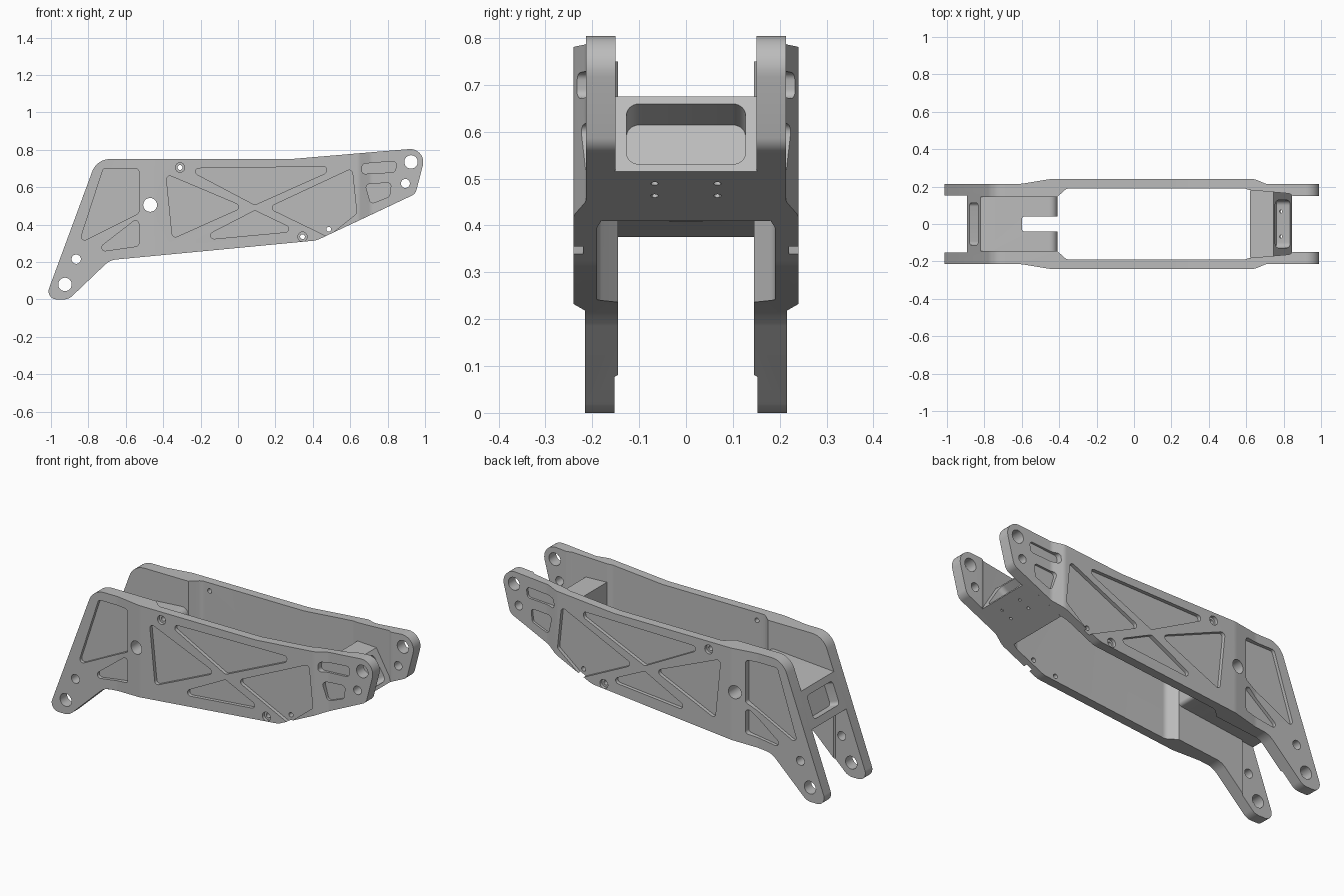
import bpy, bmesh, math
from mathutils import Vector

if "Cube" in bpy.data.objects:
    bpy.data.objects.remove(bpy.data.objects["Cube"])

X, Y, Z = Vector((1, 0, 0)), Vector((0, 1, 0)), Vector((0, 0, 1))
O = Vector((0, 0, 0))

metal = bpy.data.materials.new("grey metal")
metal.use_nodes = True
GREY = (0.5, 0.5, 0.5, 1)
metal.diffuse_color = GREY
metal.node_tree.nodes["Principled BSDF"].inputs["Base Color"].default_value = GREY


def rounded(points, radius=0.0, steps=6):
    """Round polygon corners; a point may carry its own radius as third value."""
    out, n = [], len(points)
    for i, p in enumerate(points):
        r = p[2] if len(p) > 2 else radius
        c = Vector(p[:2])
        a, b = Vector(points[i - 1][:2]) - c, Vector(points[(i + 1) % n][:2]) - c
        half = a.angle(b) / 2
        if r <= 0 or half > 1.56:
            out.append(c)
            continue
        t = min(r / math.tan(half), 0.49 * a.length, 0.49 * b.length)
        r = t * math.tan(half)
        a.normalize()
        b.normalize()
        mid = c + (a + b).normalized() * (r / math.sin(half))
        va, vb = c + a * t - mid, c + b * t - mid
        sweep = va.angle(vb)
        for k in range(steps + 1):
            f = k / steps
            out.append(mid + (va * math.sin((1 - f) * sweep) + vb * math.sin(f * sweep)) / math.sin(sweep))
    return out


def circle(x, y, r, n=24):
    return [(x + r * math.cos(2 * math.pi * k / n), y + r * math.sin(2 * math.pi * k / n)) for k in range(n)]


def rect(w, h, r):
    return rounded([(-w, -h), (w, -h), (w, h), (-w, h)], r)


def prism(name, pts, lo, hi, u=X, v=Z, origin=O):
    """Extrude a 2D shape lying in the u, v plane along u x v."""
    n = u.cross(v)
    bm = bmesh.new()
    ends = [[bm.verts.new(origin + u * p[0] + v * p[1] + n * d) for p in pts] for d in (lo, hi)]
    bm.faces.new(ends[0])
    bm.faces.new(ends[1])
    for i in range(len(pts)):
        bm.faces.new((ends[0][i - 1], ends[0][i], ends[1][i], ends[1][i - 1]))
    bmesh.ops.recalc_face_normals(bm, faces=bm.faces)
    mesh = bpy.data.meshes.new(name)
    bm.to_mesh(mesh)
    bm.free()
    mesh.materials.append(metal)
    obj = bpy.data.objects.new(name, mesh)
    bpy.context.collection.objects.link(obj)
    return obj


def combine(obj, cutter, operation="DIFFERENCE"):
    mod = obj.modifiers.new("cut", "BOOLEAN")
    mod.operation, mod.solver, mod.object = operation, "EXACT", cutter
    bpy.context.view_layer.update()
    mesh = bpy.data.meshes.new_from_object(obj.evaluated_get(bpy.context.evaluated_depsgraph_get()))
    obj.modifiers.clear()
    obj.data = mesh
    bpy.data.objects.remove(cutter)


def finish(obj):
    bpy.ops.object.select_all(action="DESELECT")
    obj.select_set(True)
    bpy.context.view_layer.objects.active = obj
    bpy.ops.object.shade_smooth_by_angle(angle=math.radians(30))


# Side plate silhouette
outline = rounded([(-1.032, 0, .068), (-.755, .75, .1), (.28, .75, .4), (1.013, .812, .07),
                   (.949, .564, .05), (.42, .315, .12), (-.685, .21, .1), (-.905, 0, .068)], steps=10)

# Plate thickness seen from above: outer edge, then inner edge
outer = [(-1.1, .215), (-.6, .215, .15), (-.45, .24, .15), (.645, .24, .06), (.71, .213, .06), (1.1, .213)]
inner = [(1.1, .15), (.85, .15, .01), (.83, .163, .01), (.62, .181, .03), (.59, .19, .03),
         (-.36, .19, .04), (-.41, .145), (-.82, .145), (-.825, .153), (-1.1, .153)]

# Recessed pockets: floor distance, then corners
pockets = [
    (.197, [(-.85, .30), (-.72, .70), (-.53, .70), (-.53, .46)]),
    (.197, [(-.775, .25), (-.53, .44), (-.53, .285)]),
    (.22, [(-.28, .70), (.475, .71), (.47, .675), (.09, .505)]),
    (.22, [(-.385, .67), (.03, .495), (-.35, .325)]),
    (.22, [(.61, .70), (.16, .49), (.48, .335), (.635, .46)]),
    (.22, [(-.22, .315), (.09, .475), (.32, .365)]),
    (.2, [(.665, .725), (.85, .74), (.84, .68), (.66, .67)]),
    (.2, [(.68, .615), (.82, .625), (.81, .55), (.71, .51)]),
]
pivot_holes = [(-.925, .08, .036), (-.865, .215, .025), (-.47, .505, .037), (.925, .735, .036), (.895, .62, .024)]
bolt_holes = [(-.31, .705), (.345, .335), (.485, .375)]


def side_plate(name, side):
    def slab(pts, a, b):
        lo, hi = sorted((-side * a, -side * b))
        return prism("cutter", pts, lo, hi)

    plate = slab(outline, .1, .3)
    plate.name = name
    plan = [(p.x, p.y * side) for p in rounded(outer + inner)]
    combine(plate, prism("plan", plan, -.1, 1, X, Y), "INTERSECT")
    for floor, corners in pockets:
        combine(plate, slab(rounded(corners, .018), floor, .35))
    for x, z, r in pivot_holes:
        combine(plate, slab(circle(x, z, r), .05, .4))
    # Counterbored bolt holes
    for x, z in bolt_holes:
        combine(plate, slab(circle(x, z, .025), .222, .4))
        combine(plate, slab(circle(x, z, .013, 16), .05, .4))
    finish(plate)


side_plate("left_side_plate", 1)
side_plate("right_side_plate", -1)

# Lower cross block with clevis slot, pivot bore and end pocket
lower = prism("lower_cross_block", rounded([(-.8935, .375), (-.8215, .57), (-.41, .60, .04), (-.41, .43, .02)]),
              -.16, .16)
combine(lower, prism("slot", rounded([(-.6, -.04, .015), (-.3, -.04), (-.3, .04), (-.6, .04, .015)]), 0, 1, X, Y))
combine(lower, prism("bore", circle(-.47, .505, .037), -.3, .3))
slope = Vector((.346, 0, .938)).normalized()
combine(lower, prism("pocket", rect(.113, .065, .02), -.1, .06, Y, slope, Vector((-.857, 0, .474))))
finish(lower)

# Upper cross block with sloped face pocket and small screw holes
upper = prism("upper_cross_block", [(.62, .409), (.845, .515), (.745, .675), (.62, .675)], -.18, .18)
slope = Vector((-.1, 0, .16)).normalized()
combine(upper, prism("pocket", rect(.127, .076, .028), -.085, .1, Y, slope, Vector((.795, 0, .595))))
along = Vector((.905, 0, .426)).normalized()
for x in (.735, .79):
    for y in (-.067, .067):
        base = Vector((x, y, .409 + (x - .62) * .471))
        combine(upper, prism("screw", circle(0, 0, .008, 12), -.02, .06, along, Y, base))
finish(upper)
